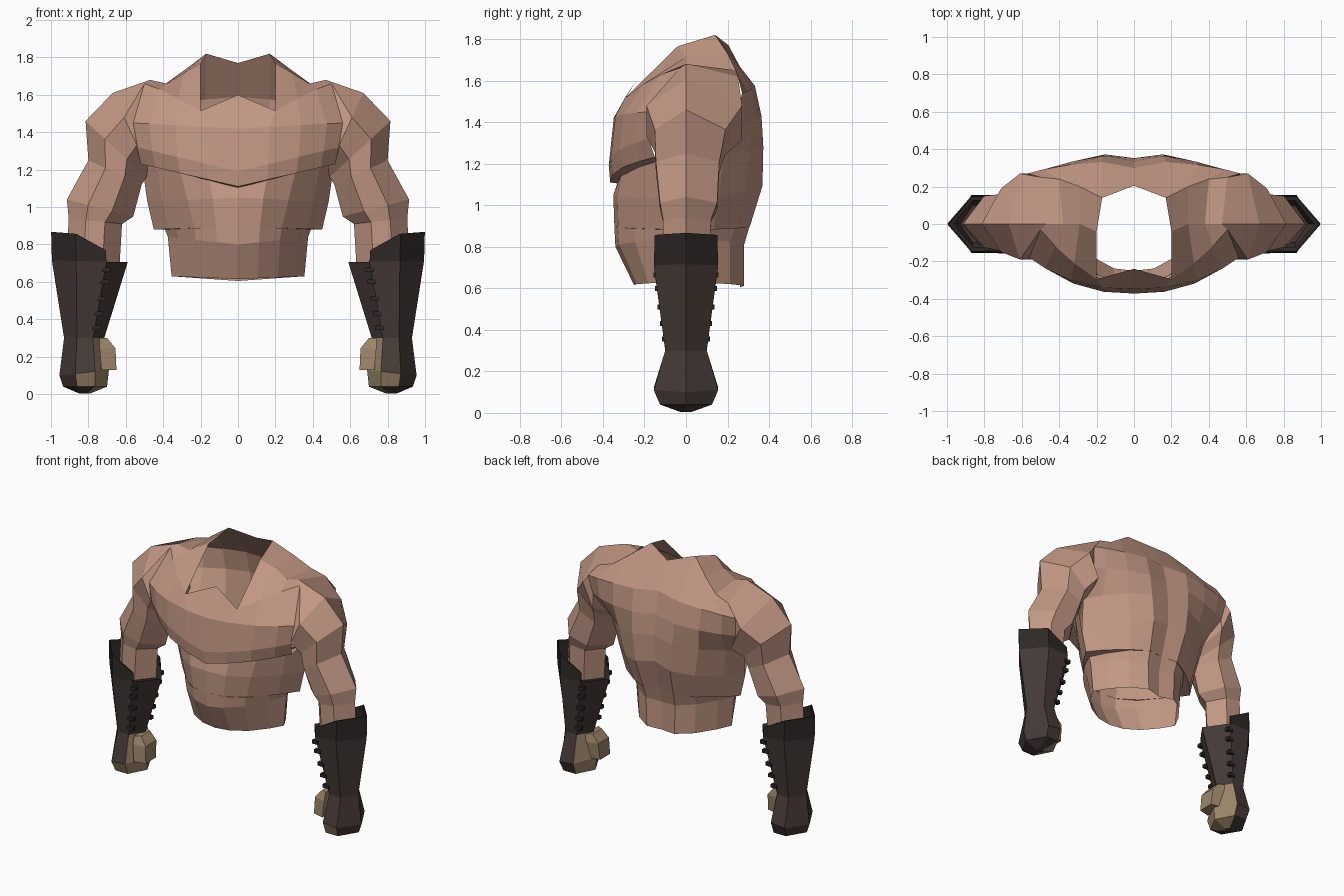
import bpy, bmesh
from mathutils import Vector

if "Cube" in bpy.data.objects:
    bpy.data.objects.remove(bpy.data.objects["Cube"])


def material(name, r, g, b):
    m = bpy.data.materials.new(name)
    m.diffuse_color = (r, g, b, 1)
    m.use_nodes = True
    m.node_tree.nodes["Principled BSDF"].inputs["Base Color"].default_value = m.diffuse_color
    return m


SKIN = material("skin", .54, .31, .23)
LEATHER = material("leather", .06, .042, .037)
DARK = material("dark_leather", .027, .021, .019)
CLOTH = material("wrapped_hand", .34, .24, .145)


def build(name, rows, mats, closed=False, caps=False, tan=lambda r, k: False):
    """Skin consecutive rows of points and mirror the result across x."""
    bm = bmesh.new()
    vs = [[bm.verts.new(p) for p in row] for row in rows]
    n = len(rows[0])
    for r in range(len(rows) - 1):
        for k in range(n if closed else n - 1):
            j = (k + 1) % n
            f = bm.faces.new((vs[r][k], vs[r][j], vs[r + 1][j], vs[r + 1][k]))
            f.material_index = int(tan(r, k))
    if caps:
        bm.faces.new(vs[0])
        bm.faces.new(vs[-1])
    bmesh.ops.remove_doubles(bm, verts=bm.verts, dist=.0005)
    bmesh.ops.recalc_face_normals(bm, faces=bm.faces)
    me = bpy.data.meshes.new(name)
    bm.to_mesh(me)
    bm.free()
    for m in mats:
        me.materials.append(m)
    ob = bpy.data.objects.new(name, me)
    bpy.context.collection.objects.link(ob)
    mir = ob.modifiers.new("mirror", 'MIRROR')
    mir.merge_threshold = .001
    return ob


def body_row(zc, zs, w, yc, ys, flank=0.0, groove=0.0):
    """Half contour from centre line (yc, zc) to side (w + flank, ys, zs)."""
    pts = []
    for u in (0, .3, .6, .85, 1):
        y = yc + (ys - yc) * u ** 2.5 - (groove if u == 0 else 0)
        pts.append((w * u + flank * max(0, (u - .6) / .4), y, zc + (zs - zc) * u))
    return pts


def hexagon(xo, zo, xi, zi, yf, yb, tf=(.32, .72), tb=(.32, .72)):
    """Six-sided limb section between an outer and an inner point."""
    o, i = Vector((xo, 0, zo)), Vector((xi, 0, zi))
    at = lambda t, y: o.lerp(i, t) + Vector((0, y, 0))
    return [o, at(tf[0], -yf), at(tf[1], -yf), i, at(tb[1], yb), at(tb[0], yb)]


# Shoulder ridge shared by front and back
ridge = [(.2, 0, 1.775), (.2, -.04, 1.765), (.29, 0, 1.715), (.38, 0, 1.66), (.47, 0, 1.68)]

# Abdomen and ribs, front, with a lat step at the flank only
build("abdomen", [body_row(*r) for r in (
    (.615, .63, .355, -.25, 0), (.80, .84, .375, -.34, 0),
    (.90, .88, .39, -.345, 0), (.90, .88, .39, -.345, .04, .06),
    (1.05, 1.03, .45, -.35, .04, .035), (1.12, 1.24, .515, -.325, .03))], [SKIN])

# Chest with overhanging lower edge
neck_front = [(0, -.24, 1.60), (.2, -.295, 1.515), (.32, -.21, 1.58),
              (.42, -.12, 1.63), (.50, -.03, 1.66)]
chest = [body_row(*r) for r in (
    (1.10, 1.24, .515, -.30, -.03), (1.11, 1.23, .52, -.365, -.15),
    (1.19, 1.32, .54, -.372, -.18), (1.42, 1.45, .56, -.348, -.18))]
build("chest", chest + [neck_front], [SKIN])
build("front_shoulder_slope", [neck_front[1:], ridge[1:]], [SKIN])

# Back with spine groove
neck_back = [(0, .205, 1.77), (.17, .14, 1.82), (.29, .20, 1.73),
             (.40, .24, 1.65), (.50, .25, 1.62)]
back = [body_row(*r, groove=.035) for r in (
    (.605, .63, .355, .295, 0, 0), (.80, .84, .375, .295, 0, 0),
    (.90, .88, .39, .32, 0, 0), (.90, .88, .39, .32, .04, .06),
    (1.12, 1.03, .45, .385, .04, .035), (1.30, 1.24, .515, .387, .09, 0),
    (1.44, 1.40, .55, .37, .24, 0), (1.59, 1.54, .57, .335, .27, 0))]
build("back", back + [neck_back], [SKIN])
build("back_shoulder_slope", [neck_back[1:], ridge[1:]], [SKIN])

# Shoulders and upper arms, starting from the torso edge
root = [ridge[4], neck_front[4], chest[3][4], (.42, 0, 1.27), (.55, .24, 1.40), neck_back[4]]
build("arm", [root] + [hexagon(*r, (.32, .68), (.32, .72)) for r in (
    (.67, 1.61, .48, 1.20, .19, .27), (.815, 1.46, .49, 1.16, .15, .19),
    (.80, 1.25, .515, 1.12, .145, .16), (.915, 1.04, .56, .95, .125, .15),
    (.905, .94, .62, .91, .11, .12), (.92, .66, .635, .66, .11, .11))],
    [SKIN], closed=True)

# Bracers
top = hexagon(.995, .715, .59, .705, .155, .155)
low = hexagon(.93, .30, .715, .30, .10, .10)
build("bracer", [top, low], [LEATHER], closed=True)

# Raised outer cuff
cuff = [top[k] for k in (2, 1, 0, 5, 4)]
rim = [(p.x + .004, p.y * .97, z) for p, z in zip(cuff, (.77, .857, .867, .857, .77))]
ob = build("cuff", [cuff, rim], [DARK])
ob.modifiers.new("thickness", 'SOLIDIFY').thickness = .008

# Inner bracer rim
build("bracer_rim", [top, hexagon(.965, .71, .64, .70, .125, .125)], [DARK], closed=True)

# Laces along the inner front and back corners
for side in (-1, 1):
    for n, z in enumerate((.665, .60, .51, .43, .355)):
        c = low[2].lerp(top[2], (z - .30) / .41)
        y = side * abs(c.y)
        ring = lambda x: [(x, y + side * .008, z - .012), (x, y + side * .008, z + .012),
                          (x, y - side * .02, z + .012), (x, y - side * .02, z - .012)]
        build(f"lace_{'front' if side < 0 else 'back'}_{n}",
              [ring(c.x - .03), ring(c.x + .015)], [DARK], closed=True, caps=True)

# Fists: leather outside, wrapped palm inside
build("fist", [low] + [hexagon(*r) for r in (
    (.955, .10, .69, .13, .155, .155), (.935, .04, .70, .04, .125, .125),
    (.85, .004, .79, .004, .025, .025))], [LEATHER, CLOTH], closed=True, caps=True,
    tan=lambda r, k: k in (2, 3) or (r == 1 and k == 1))


# Thumbs
def thumb_ring(x0, x1, y0, y1, z):
    return [(x0, y0, z), (x1, y0 - .02, z), (x1, y1 + .02, z), (x0, y1, z)]


build("thumb", [thumb_ring(.70, .74, -.07, .03, .30), thumb_ring(.655, .74, -.085, .035, .245),
                thumb_ring(.65, .73, -.09, .02, .13)], [CLOTH], closed=True, caps=True)
